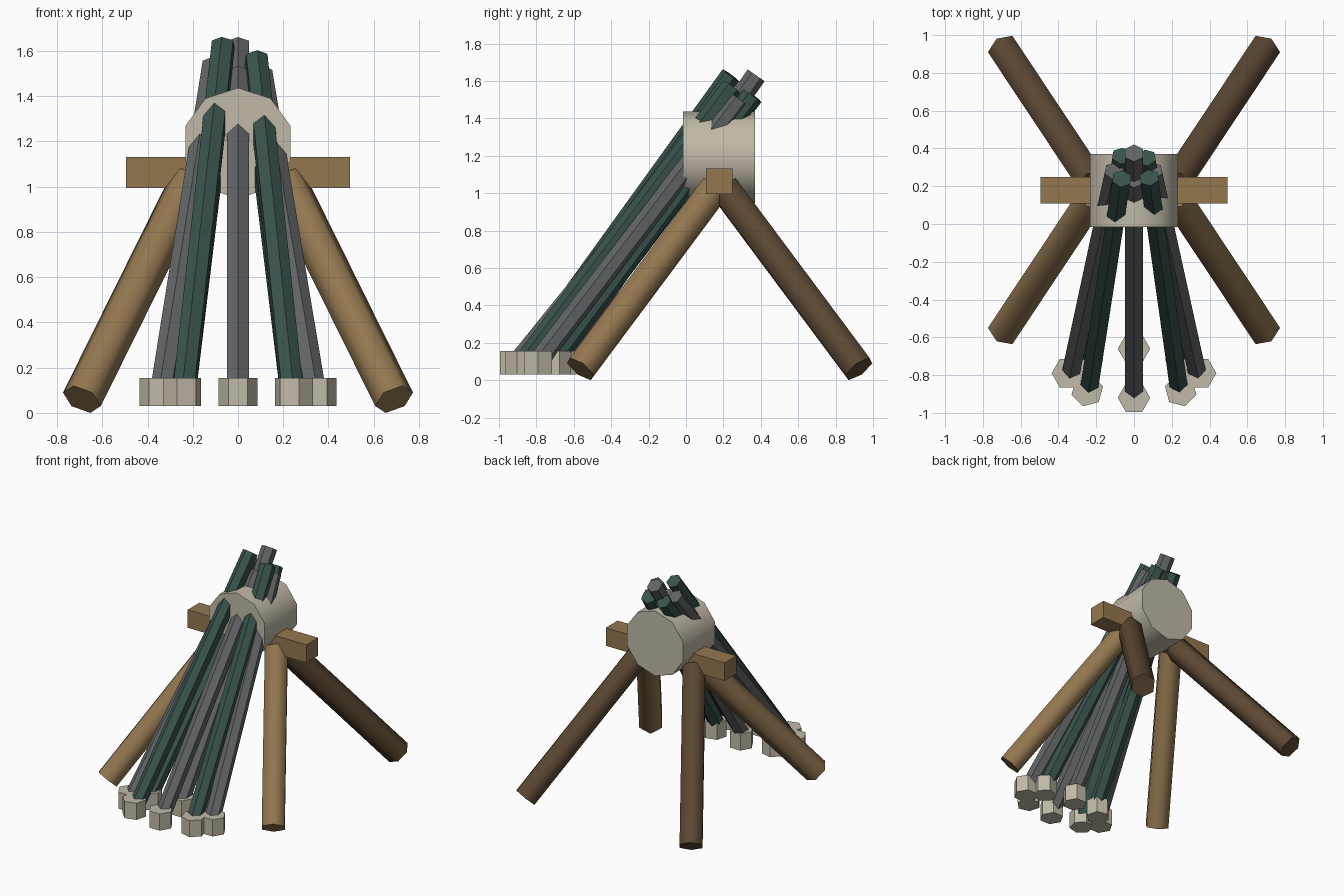
import bpy
import bmesh
from math import radians, sin, cos, pi
from mathutils import Vector, Matrix

cube = bpy.data.objects.get("Cube")
if cube:
    bpy.data.objects.remove(cube, do_unlink=True)


def material(name, rgb):
    mat = bpy.data.materials.new(name)
    mat.use_nodes = True
    colour = (*rgb, 1)
    mat.diffuse_color = colour
    mat.node_tree.nodes["Principled BSDF"].inputs["Base Color"].default_value = colour
    return mat


WOOD = material("brown wood", (0.29, 0.185, 0.08))
DARK_WOOD = material("dark brown wood", (0.105, 0.064, 0.032))
STONE = material("pale stone", (0.53, 0.49, 0.39))
GREEN = material("dark green", (0.041, 0.085, 0.072))
GREY = material("dark grey", (0.12, 0.125, 0.13))


def finish(name, bm, mat, smooth_angle=None):
    mesh = bpy.data.meshes.new(name)
    bm.to_mesh(mesh)
    bm.free()
    mesh.materials.append(mat)
    obj = bpy.data.objects.new(name, mesh)
    bpy.context.collection.objects.link(obj)
    if smooth_angle:
        bpy.ops.object.select_all(action="DESELECT")
        obj.select_set(True)
        bpy.context.view_layer.objects.active = obj
        bpy.ops.object.shade_smooth_by_angle(angle=radians(smooth_angle))


def prism(name, start, end, radius, sides, mat, roll=0, smooth_angle=None):
    """Straight many-sided bar running from start to end."""
    start, end = Vector(start), Vector(end)
    axis = end - start
    turn = axis.to_track_quat("Z", "Y").to_matrix().to_4x4()
    place = Matrix.Translation((start + end) / 2) @ turn @ Matrix.Rotation(roll, 4, "Z")
    bm = bmesh.new()
    bmesh.ops.create_cone(bm, cap_ends=True, segments=sides, radius1=radius,
                          radius2=radius, depth=axis.length, matrix=place)
    finish(name, bm, mat, smooth_angle)


# Drum lying front to back
prism("drum", (0, 0.37, 1.192), (0, -0.015, 1.192), 0.245, 10, STONE, smooth_angle=40)

# Square crossbar through the drum
bm = bmesh.new()
bmesh.ops.create_cube(bm, size=1, matrix=Matrix.Translation((0, 0.178, 1.063))
                      @ Matrix.Diagonal((0.99, 0.14, 0.136, 1)))
finish("crossbar", bm, WOOD)

# Four splayed wooden legs, the back pair darker
for side, side_name in ((1, "left"), (-1, "right")):
    for way, way_name, mat in ((-1, "front", WOOD), (1, "back", DARK_WOOD)):
        prism(f"{way_name}_{side_name}_leg",
              (side * 0.69, 0.18 + way * 0.745, 0.06),
              (side * 0.215, 0.18 + way * 0.03, 1.02),
              0.09, 6, mat, smooth_angle=65)

# Upper rod ends, counter-clockwise from the left
rod_tops = [
    (0.10, 0.28, 1.50), (0.065, 0.35, 1.52), (0, 0.375, 1.63), (-0.065, 0.36, 1.52),
    (-0.105, 0.28, 1.54), (-0.065, 0.24, 1.63), (0, 0.235, 1.50), (0.08, 0.245, 1.57),
]

# Ring of slanted rods, each standing in a stone foot
for i, top in enumerate(rod_tops):
    angle = i * pi / 4
    across, along = cos(angle), sin(angle)
    odd = i % 2
    prism(f"rod_{i + 1}", (0.335 * across, -0.79 + 0.105 * along, 0.1), top,
          0.055, 6, GREEN if odd else GREY)
    x, y = 0.35 * across, -0.79 + 0.13 * along
    prism(f"rod_foot_{i + 1}", (x, y, 0.03), (x, y, 0.155), 0.086, 6, STONE,
          roll=angle if odd else pi / 6)
